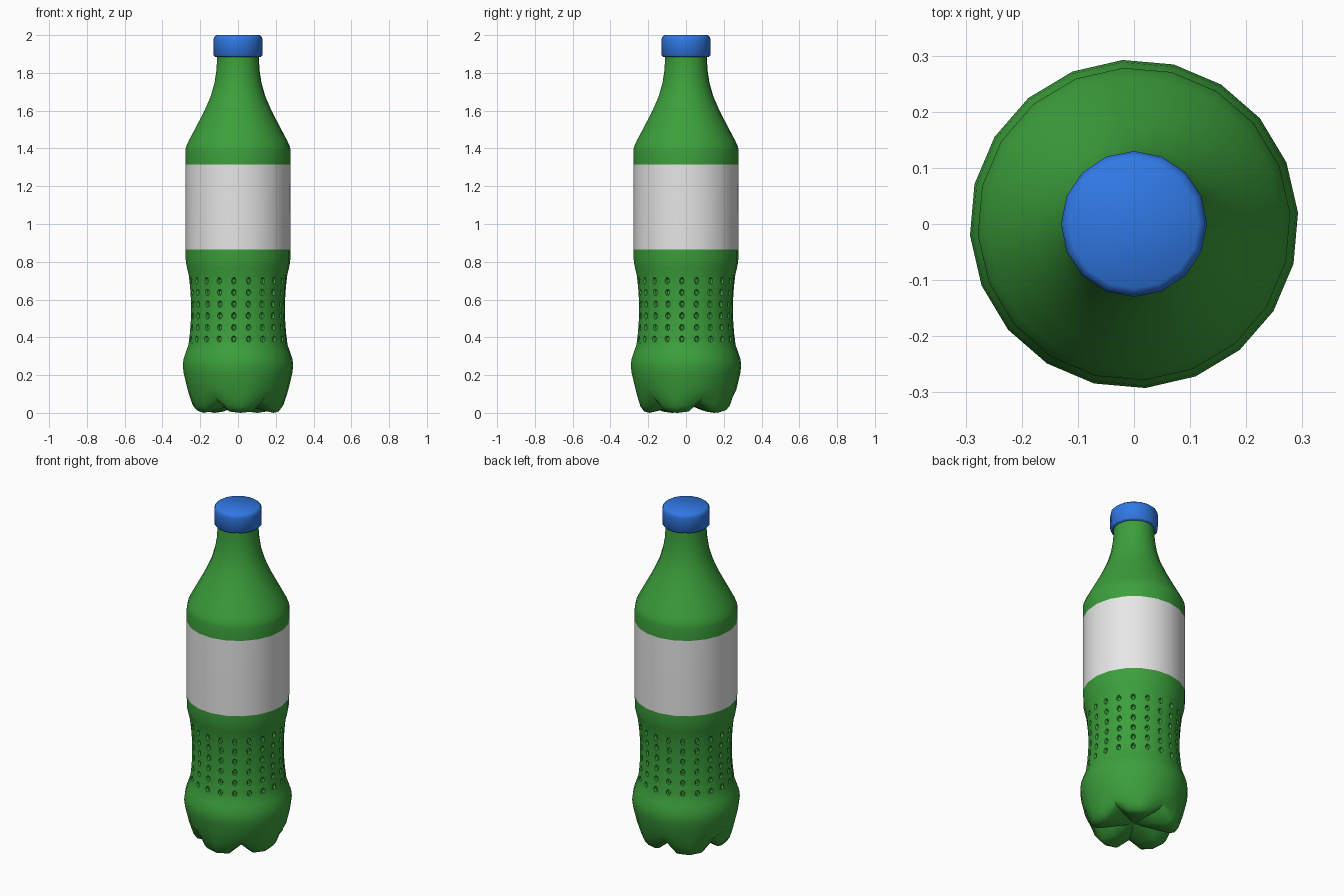
import bpy, bmesh, math

cube = bpy.data.objects.get("Cube")
if cube:
    bpy.data.objects.remove(cube)

SIDES = 20
STEP = 2 * math.pi / SIDES
PHASE = math.radians(4)


def material(name, rgb):
    m = bpy.data.materials.new(name)
    m.use_nodes = True
    m.diffuse_color = (*rgb, 1)
    bsdf = next(n for n in m.node_tree.nodes if n.type == 'BSDF_PRINCIPLED')
    bsdf.inputs["Base Color"].default_value = (*rgb, 1)
    return m


green = material("bottle green", (0.045, 0.35, 0.045))
white = material("label white", (0.8, 0.8, 0.8))
blue = material("cap blue", (0.03, 0.19, 0.78))


def polar(r, a, z):
    return (r * math.cos(a), r * math.sin(a), z)


def bridge(bm, low, high):
    n = len(low)
    return [bm.faces.new((low[i], low[(i + 1) % n], high[(i + 1) % n], high[i]))
            for i in range(n)]


def finish(bm, name, mats, angle):
    bmesh.ops.recalc_face_normals(bm, faces=bm.faces)
    mesh = bpy.data.meshes.new(name)
    bm.to_mesh(mesh)
    bm.free()
    for m in mats:
        mesh.materials.append(m)
    ob = bpy.data.objects.new(name, mesh)
    bpy.context.collection.objects.link(ob)
    bpy.ops.object.select_all(action='DESELECT')
    ob.select_set(True)
    bpy.context.view_layer.objects.active = ob
    bpy.ops.object.shade_smooth_by_angle(angle=math.radians(angle))
    return ob


def dimple(bm, face, a, r, z):
    """Replace a wall cell with the same cell holding a small oval pit."""
    corners = list(face.verts)  # low-left, low-right, high-right, high-left
    bm.faces.remove(face)

    def ring(scale, depth):
        out = []
        for k in range(8):
            t = math.radians(-157.5 + 45 * k)
            out.append(bm.verts.new(polar(
                r - depth, a + 0.013 * scale * math.cos(t) / r,
                z + 0.018 * scale * math.sin(t))))
        return out

    rim, floor = ring(1, 0), ring(0.6, 0.012)
    for k in range(4):
        c, d = corners[k], corners[(k + 1) % 4]
        p, q, s = rim[2 * k], rim[2 * k + 1], rim[(2 * k + 2) % 8]
        bm.faces.new((c, q, p))
        bm.faces.new((c, d, s, q))
    bridge(bm, rim, floor)
    bm.faces.new(floor)


# Bottle: five-footed base, pinched dimpled grip, label band, tapered neck
base = [  # radius, height, lift and pull-in at the valleys between feet
    (0.13, 0.015, 0.040, 0.0), (0.195, 0.0, 0.060, 0.0),
    (0.222, 0.008, 0.064, 0.01), (0.242, 0.035, 0.050, 0.012),
    (0.256, 0.08, 0.025, 0.008), (0.268, 0.125, 0.0, 0.0)]
grip_low, grip_high, rows = 0.36, 0.73, 6
cell = (grip_high - grip_low) / rows


def grip_radius(z):
    t = (z - 0.55) / 0.19
    return 0.249 + 0.014 * t * t


wall = [(0.288, 0.21), (0.293, 0.25), (0.289, 0.285), (0.276, 0.325)]
wall += [(grip_radius(grip_low + cell * i), grip_low + cell * i)
         for i in range(rows + 1)]
wall += [(0.271, 0.77), (0.277, 0.80), (0.279, 0.865), (0.279, 1.315),
         (0.279, 1.39), (0.275, 1.41), (0.262, 1.44), (0.222, 1.515),
         (0.178, 1.60), (0.145, 1.675), (0.125, 1.745), (0.115, 1.81),
         (0.111, 1.87), (0.111, 1.93)]

bm = bmesh.new()
angles = [PHASE + STEP * i for i in range(SIDES)]
rings = []
for r, z, lift, pull in base:
    ring = []
    for i, a in enumerate(angles):
        valley = (0.12, 0.0, 0.12, 1.0)[(i + 2) % 4]
        ring.append(bm.verts.new(polar(r - pull * valley, a, z + lift * valley)))
    rings.append(ring)
for r, z in wall:
    rings.append([bm.verts.new(polar(r, a, z)) for a in angles])

hub = bm.verts.new((0, 0, 0.05))
for i in range(SIDES):
    bm.faces.new((hub, rings[0][(i + 1) % SIDES], rings[0][i]))
bm.faces.new(rings[-1])
for low, high in zip(rings, rings[1:]):
    faces = bridge(bm, low, high)
    z0, z1 = low[0].co.z, high[0].co.z
    middle = (z0 + z1) / 2
    if 0.87 < middle < 1.31:
        for f in faces:
            f.material_index = 1
    elif grip_low < middle < grip_high:
        r = grip_radius(middle) * math.cos(STEP / 2)
        for i, f in enumerate(faces):
            dimple(bm, f, angles[i] + STEP / 2, r, middle)
finish(bm, "bottle", [green, white], 40)

# Screw cap with softened rims
bm = bmesh.new()
cap = [(0.122, 1.885), (0.129, 1.892), (0.130, 1.975), (0.127, 1.99), (0.115, 2.0)]
rings = [[bm.verts.new(polar(r, math.pi / 8 * i, z)) for i in range(16)]
         for r, z in cap]
for low, high in zip(rings, rings[1:]):
    bridge(bm, low, high)
bm.faces.new(rings[0])
bm.faces.new(rings[-1])
finish(bm, "cap", [blue], 50)
